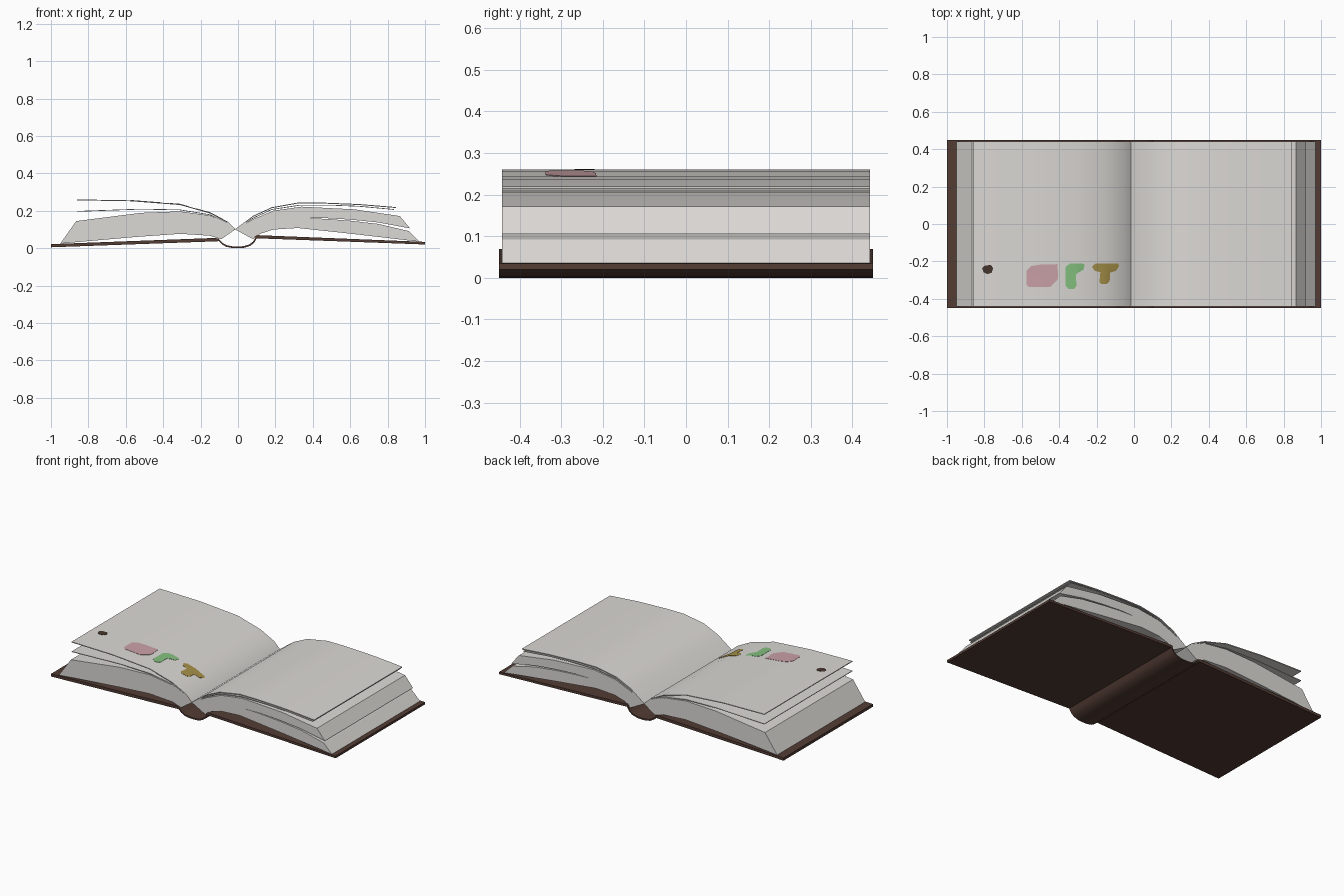
import bpy, bmesh, math

if "Cube" in bpy.data.objects:
    bpy.data.objects.remove(bpy.data.objects["Cube"])


def material(name, r, g, b):
    m = bpy.data.materials.new(name)
    m.diffuse_color = (r, g, b, 1)
    m.use_nodes = True
    m.node_tree.nodes["Principled BSDF"].inputs["Base Color"].default_value = m.diffuse_color
    return m


PAPER = material("paper", 0.72, 0.70, 0.67)
LEATHER = material("brown_cover", 0.085, 0.045, 0.034)
PINK = material("pink_paint", 0.60, 0.36, 0.39)
GREEN = material("green_paint", 0.23, 0.53, 0.21)
GOLD = material("gold_paint", 0.38, 0.28, 0.065)
INK = material("dark_ink", 0.06, 0.036, 0.024)


def finish(name, bm, mat):
    bmesh.ops.recalc_face_normals(bm, faces=bm.faces)
    me = bpy.data.meshes.new(name)
    bm.to_mesh(me)
    bm.free()
    me.materials.append(mat)
    ob = bpy.data.objects.new(name, me)
    bpy.context.collection.objects.link(ob)
    bpy.ops.object.select_all(action='DESELECT')
    ob.select_set(True)
    bpy.context.view_layer.objects.active = ob
    bpy.ops.object.shade_smooth_by_angle(angle=math.radians(30))
    return ob


def prism(name, profile, half, mat):
    """Extrude an x-z outline along y."""
    bm = bmesh.new()
    face = bm.faces.new([bm.verts.new((x, -half, z)) for x, z in profile])
    ext = bmesh.ops.extrude_face_region(bm, geom=[face])
    verts = [v for v in ext['geom'] if isinstance(v, bmesh.types.BMVert)]
    bmesh.ops.translate(bm, vec=(0, 2 * half, 0), verts=verts)
    return finish(name, bm, mat)


def sheet(name, path, thick, half, mat):
    """A thin sheet hanging below an x-z path."""
    out = []
    for i, (x, z) in enumerate(path):
        a, b = path[max(i - 1, 0)], path[min(i + 1, len(path) - 1)]
        dx, dz = b[0] - a[0], b[1] - a[1]
        k = thick / math.hypot(dx, dz) * (1 if dx > 0 else -1)
        out.append((x + dz * k, z - dx * k))
    return prism(name, path + out[::-1], half, mat)


PAGE, COVER = 0.442, 0.449

# Cover boards and rounded spine
prism("left_cover", [(-1, 0.005), (-1, 0.022), (-0.12, 0.055), (-0.1, 0.049), (-0.11, 0.037)], COVER, LEATHER)
prism("right_cover", [(1, 0.02), (1, 0.034), (0.1, 0.07), (0.088, 0.062), (0.1, 0.053)], COVER, LEATHER)
sheet("spine", [(-0.112, 0.05), (-0.098, 0.045), (-0.08, 0.027), (-0.06, 0.016), (-0.03, 0.01), (0, 0.009),
                (0.03, 0.011), (0.06, 0.02), (0.08, 0.035), (0.09, 0.053), (0.1, 0.068)], 0.009, COVER, LEATHER)

# Left page block
prism("left_page_block", [(-0.95, 0.025), (-0.865, 0.145), (-0.52, 0.189), (-0.31, 0.197), (-0.15, 0.175),
                          (-0.06, 0.137), (-0.015, 0.1), (-0.09, 0.048), (-0.15, 0.067), (-0.31, 0.077),
                          (-0.55, 0.06)], PAGE, PAPER)

# Right page block, split by a narrow gap towards the fore edge
prism("right_page_block", [(0.97, 0.035), (0.912, 0.092), (0.75, 0.13), (0.6, 0.147), (0.47, 0.157), (0.36, 0.16),
                           (0.47, 0.161), (0.6, 0.153), (0.75, 0.138), (0.92, 0.106), (0.865, 0.172),
                           (0.62, 0.208), (0.34, 0.222), (0.19, 0.201), (0.08, 0.155), (-0.015, 0.1),
                           (0.08, 0.049), (0.12, 0.078), (0.19, 0.1), (0.32, 0.108), (0.6, 0.078)], PAGE, PAPER)

# Loose leaves fanning from the gutter
LEFT_TOP = [(-0.86, 0.261), (-0.57, 0.256), (-0.31, 0.236), (-0.15, 0.191), (-0.055, 0.142), (-0.015, 0.102)]
sheet("left_top_leaf", LEFT_TOP, 0.005, PAGE, PAPER)
sheet("left_second_leaf", [(-0.86, 0.199), (-0.52, 0.211), (-0.31, 0.207), (-0.15, 0.181), (-0.05, 0.134),
                           (-0.015, 0.1)], 0.004, PAGE, PAPER)
sheet("right_top_leaf", [(-0.015, 0.102), (0.08, 0.173), (0.18, 0.219), (0.32, 0.244), (0.45, 0.244),
                         (0.65, 0.236), (0.845, 0.22)], 0.005, PAGE, PAPER)
sheet("right_second_leaf", [(-0.015, 0.101), (0.08, 0.163), (0.18, 0.209), (0.33, 0.232), (0.5, 0.232),
                            (0.65, 0.226), (0.835, 0.209)], 0.004, PAGE, PAPER)


def page_z(x):
    for (x0, z0), (x1, z1) in zip(LEFT_TOP, LEFT_TOP[1:]):
        if x <= x1:
            return z0 + (z1 - z0) * (x - x0) / (x1 - x0)
    return LEFT_TOP[-1][1]


def painted(name, outline, mat):
    """Flat patch cut at the page folds and laid on the left leaf."""
    bm = bmesh.new()
    bm.faces.new([bm.verts.new((x, y, 0)) for x, y in outline])
    for x, _ in LEFT_TOP:
        bmesh.ops.bisect_plane(bm, geom=bm.verts[:] + bm.edges[:] + bm.faces[:],
                               plane_co=(x, 0, 0), plane_no=(1, 0, 0))
    ext = bmesh.ops.extrude_face_region(bm, geom=bm.faces[:])
    raised = {v for v in ext['geom'] if isinstance(v, bmesh.types.BMVert)}
    for v in bm.verts:
        v.co.z = page_z(v.co.x) + (0.0015 if v in raised else -0.001)
    finish(name, bm, mat)


# Painted blots on the left page
painted("ink_spot", [(-0.812, -0.235), (-0.795, -0.221), (-0.765, -0.22), (-0.753, -0.235), (-0.76, -0.26),
                     (-0.785, -0.268), (-0.805, -0.258)], INK)
painted("pink_blot", [(-0.575, -0.25), (-0.55, -0.225), (-0.5, -0.217), (-0.41, -0.215), (-0.405, -0.28),
                      (-0.41, -0.3), (-0.45, -0.338), (-0.56, -0.338), (-0.575, -0.325)], PINK)
painted("green_blot", [(-0.365, -0.23), (-0.345, -0.212), (-0.275, -0.21), (-0.264, -0.218), (-0.27, -0.245),
                       (-0.295, -0.258), (-0.31, -0.27), (-0.308, -0.33), (-0.32, -0.348), (-0.35, -0.348),
                       (-0.365, -0.33)], GREEN)
painted("gold_blot", [(-0.225, -0.228), (-0.205, -0.211), (-0.085, -0.21), (-0.08, -0.225), (-0.095, -0.25),
                      (-0.127, -0.26), (-0.13, -0.305), (-0.145, -0.32), (-0.175, -0.32), (-0.185, -0.31),
                      (-0.18, -0.258), (-0.21, -0.25)], GOLD)
